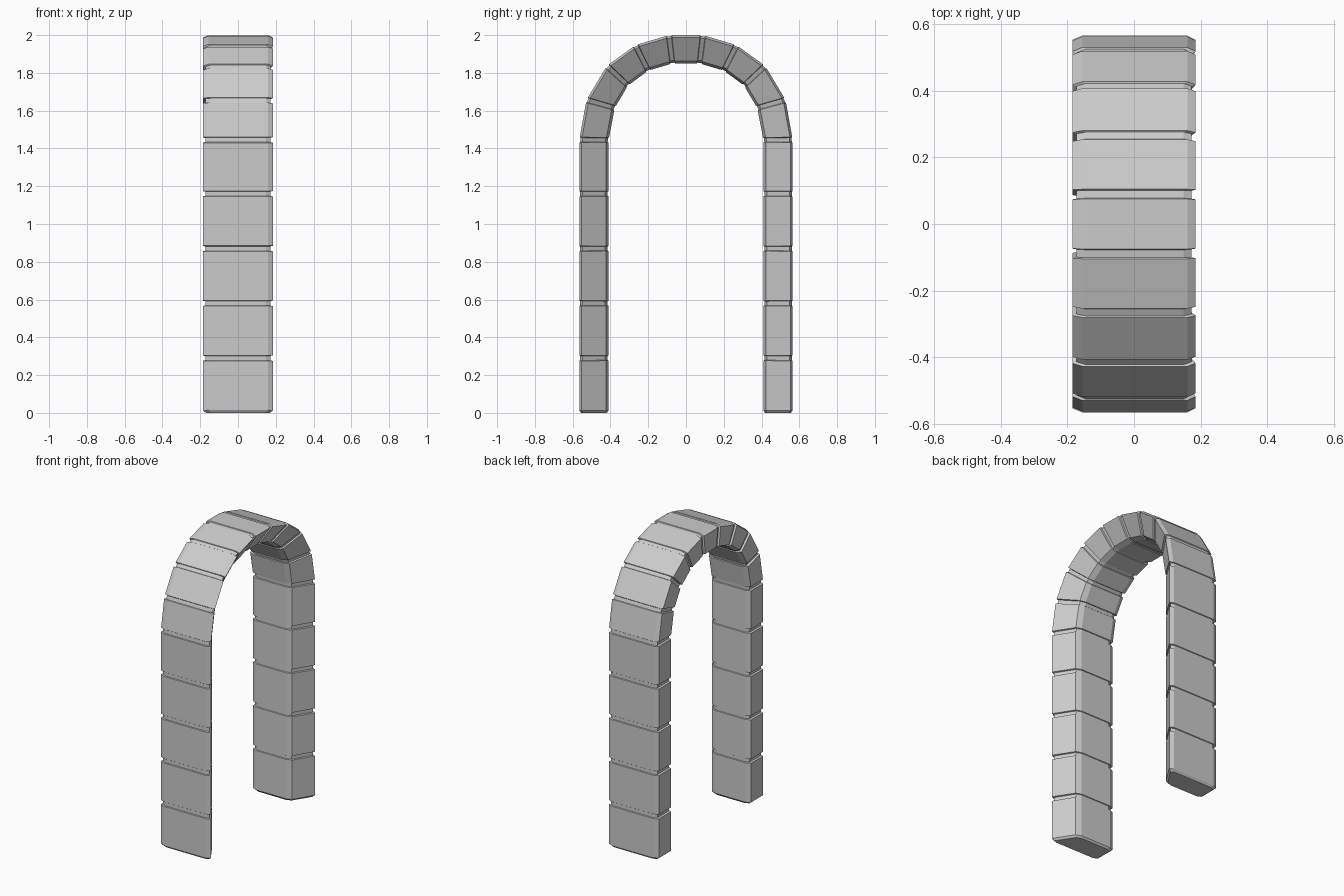
import bpy, bmesh
from mathutils import Vector

if "Cube" in bpy.data.objects:
    bpy.data.objects.remove(bpy.data.objects["Cube"])

# Joints between blocks on one half: (outer y, outer z, inner y, inner z)
half = [(.565, z, .41, z) for z in (0, .29, .58, .87, 1.16, 1.445)]
half += [(.527, 1.657, .377, 1.615), (.419, 1.837, .307, 1.733),
         (.268, 1.947, .2, 1.812), (.09, 2.0, .072, 1.85)]
joints = [(Vector((-a, b)), Vector((-c, d))) for a, b, c, d in half]
joints += [(Vector((a, b)), Vector((c, d))) for a, b, c, d in reversed(half)]

# Cross-section: (x, depth from outer 0 to inner 1), one side slanted inwards
section = [(-.155, 0), (.16, 0), (.185, .08), (.105, .91),
           (.07, 1), (-.155, 1), (-.185, .91), (-.185, .08)]

bm = bmesh.new()


def ring(outer, inner, sx=1.0, inset=0.0):
    verts = []
    for x, t in section:
        p = outer.lerp(inner, inset + (1 - 2 * inset) * t)
        verts.append(bm.verts.new((x * sx, p.x, p.y)))
    return verts


def step(a, b, dist):
    return a + (b - a).normalized() * dist


def toward(i, j, dist):
    return (step(joints[i][0], joints[j][0], dist),
            step(joints[i][1], joints[j][1], dist * .9))


# Rings along the arch: each block ends at a shallow groove
rings = []
last = len(joints) - 1
for i in range(last + 1):
    if i == 0:
        rings += [ring(*joints[0], .91, .06), ring(*toward(0, 1, .014))]
    elif i == last:
        rings += [ring(*toward(i, i - 1, .014)), ring(*joints[i], .91, .06)]
    else:
        rings += [ring(*toward(i, i - 1, .015)),
                  ring(*toward(i, i - 1, .012), .93, .03),
                  ring(*toward(i, i + 1, .012), .93, .03),
                  ring(*toward(i, i + 1, .015))]

# Skin and end caps
n = len(section)
for a, b in zip(rings, rings[1:]):
    for k in range(n):
        m = (k + 1) % n
        bm.faces.new((a[k], a[m], b[m], b[k]))
bm.faces.new(rings[0])
bm.faces.new(rings[-1])
bmesh.ops.recalc_face_normals(bm, faces=bm.faces)

mesh = bpy.data.meshes.new("stone_arch")
bm.to_mesh(mesh)
bm.free()
bpy.context.collection.objects.link(bpy.data.objects.new("stone_arch", mesh))
